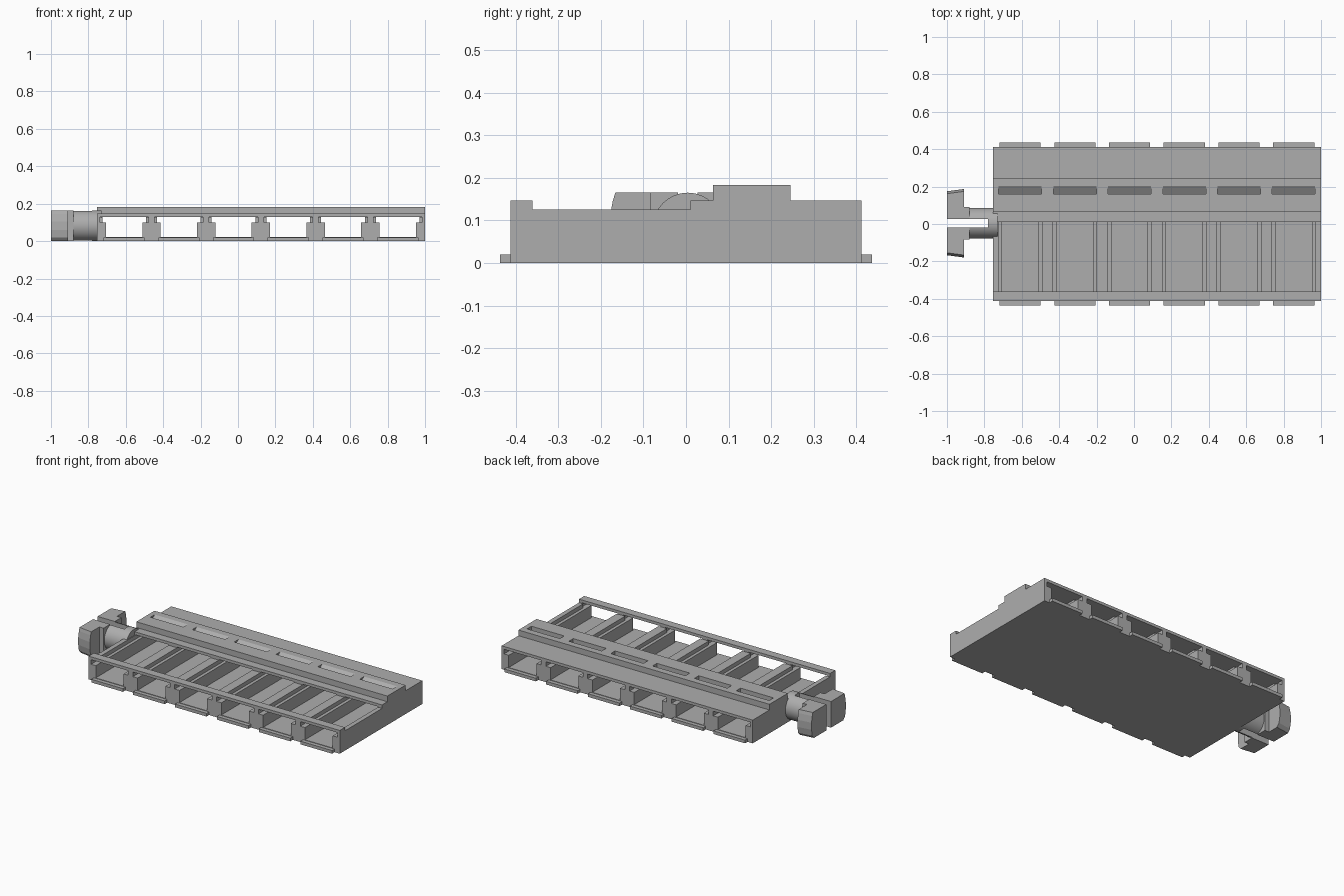
import bpy, bmesh, math

cube = bpy.data.objects.get("Cube")
if cube:
    bpy.data.objects.remove(cube, do_unlink=True)

grey = bpy.data.materials.new("plain grey")
grey.use_nodes = True
colour = (0.42, 0.42, 0.42, 1)
grey.diffuse_color = colour
grey.node_tree.nodes["Principled BSDF"].inputs["Base Color"].default_value = colour

LEFT, RIGHT, LANES = -0.755, 1.0, 6
PITCH = (RIGHT - LEFT) / LANES
centres = [LEFT + PITCH * (i + 0.5) for i in range(LANES)]


def prism(name, outline, lo, hi, axis="x"):
    """Extrude an outline: (y, z) along x, or (x, z) along y."""
    bm = bmesh.new()
    place = (lambda p, t: (t, p[0], p[1])) if axis == "x" else (lambda p, t: (p[0], t, p[1]))
    a = [bm.verts.new(place(p, lo)) for p in outline]
    b = [bm.verts.new(place(p, hi)) for p in outline]
    bm.faces.new(a)
    bm.faces.new(b)
    for i in range(len(a)):
        j = (i + 1) % len(a)
        bm.faces.new((a[i], a[j], b[j], b[i]))
    bmesh.ops.recalc_face_normals(bm, faces=bm.faces)
    mesh = bpy.data.meshes.new(name)
    bm.to_mesh(mesh)
    bm.free()
    mesh.materials.append(grey)
    obj = bpy.data.objects.new(name, mesh)
    bpy.context.collection.objects.link(obj)
    return obj


def box(name, x0, x1, y0, y1, z0, z1):
    return prism(name, [(y0, z0), (y1, z0), (y1, z1), (y0, z1)], x0, x1)


def cut(obj, cutter):
    mod = obj.modifiers.new("cut", "BOOLEAN")
    mod.operation = "DIFFERENCE"
    mod.solver = "EXACT"
    mod.object = cutter
    cutter.hide_render = True
    cutter.hide_set(True)
    cutter.display_type = "WIRE"


# Stepped tray body
body = prism("tray_body", [
    (-0.412, 0), (0.412, 0), (0.412, 0.147), (0.245, 0.147), (0.245, 0.183),
    (0.063, 0.183), (0.063, 0.147), (0.01, 0.147), (0.01, 0.125),
    (-0.36, 0.125), (-0.36, 0.147), (-0.412, 0.147)], LEFT, RIGHT)

for i, c in enumerate(centres, 1):
    # Stepped channel through the tray
    n, w = 0.097, 0.117
    cut(body, prism(f"channel_cutter_{i}", [
        (c - n, 0.023), (c + n, 0.023), (c + n, 0.1), (c + w, 0.1),
        (c + w, 0.129), (c - w, 0.129), (c - w, 0.1), (c - n, 0.1)], -0.5, 0.5, "y"))
    # Wider notches under the front and back rails
    for side, y0, y1 in (("front", -0.5, -0.36), ("back", 0.36, 0.5)):
        cut(body, box(f"{side}_notch_cutter_{i}", c - 0.13, c + 0.13, y0, y1, 0.1, 0.129))
    # Ramped label pocket on the ridge
    cut(body, prism(f"pocket_cutter_{i}", [(0.16, 0.155), (0.205, 0.184), (0.16, 0.184)],
                    c - 0.115, c + 0.115))
    # Thin tabs along the floor edges
    for side, y0, y1 in (("front", -0.437, -0.41), ("back", 0.41, 0.437)):
        box(f"{side}_tab_{i}", c - 0.11, c + 0.11, y0, y1, 0, 0.02)

# Split round neck of the side clip
MID, H = 0.004, 0.165
r = H / 2
circle = [(MID + r * math.cos(t * math.tau / 32), r + r * math.sin(t * math.tau / 32))
          for t in range(32)]
neck = prism("clip_neck", circle, -0.92, -0.73)
cut(neck, box("clip_slit_cutter", -1.1, -0.78, MID - 0.023, MID + 0.023, -0.1, 0.3))
for p in neck.data.polygons:
    p.use_smooth = len(p.vertices) == 4

# Two hooked clip heads, mirrored about the slit
for side, s in (("front", -1), ("back", 1)):
    head = prism(f"{side}_clip_head", [
        (MID + s * y, z) for y, z in ((0.023, 0), (0.158, 0), (0.176, 0.02), (0.183, 0.06),
                                      (0.183, 0.105), (0.176, 0.145), (0.17, H), (0.023, H))],
        -1.0, -0.91)
    # Taper the outer end so the tip is rounded
    for v in head.data.vertices:
        if v.co.x < -0.95 and abs(v.co.y - MID) > 0.1:
            v.co.y -= s * 0.012
    # Thick shoulder joining the head to the neck
    box(f"{side}_clip_shoulder", -0.915, -0.88, *sorted((MID + s * 0.023, MID + s * 0.088)), 0, H)
